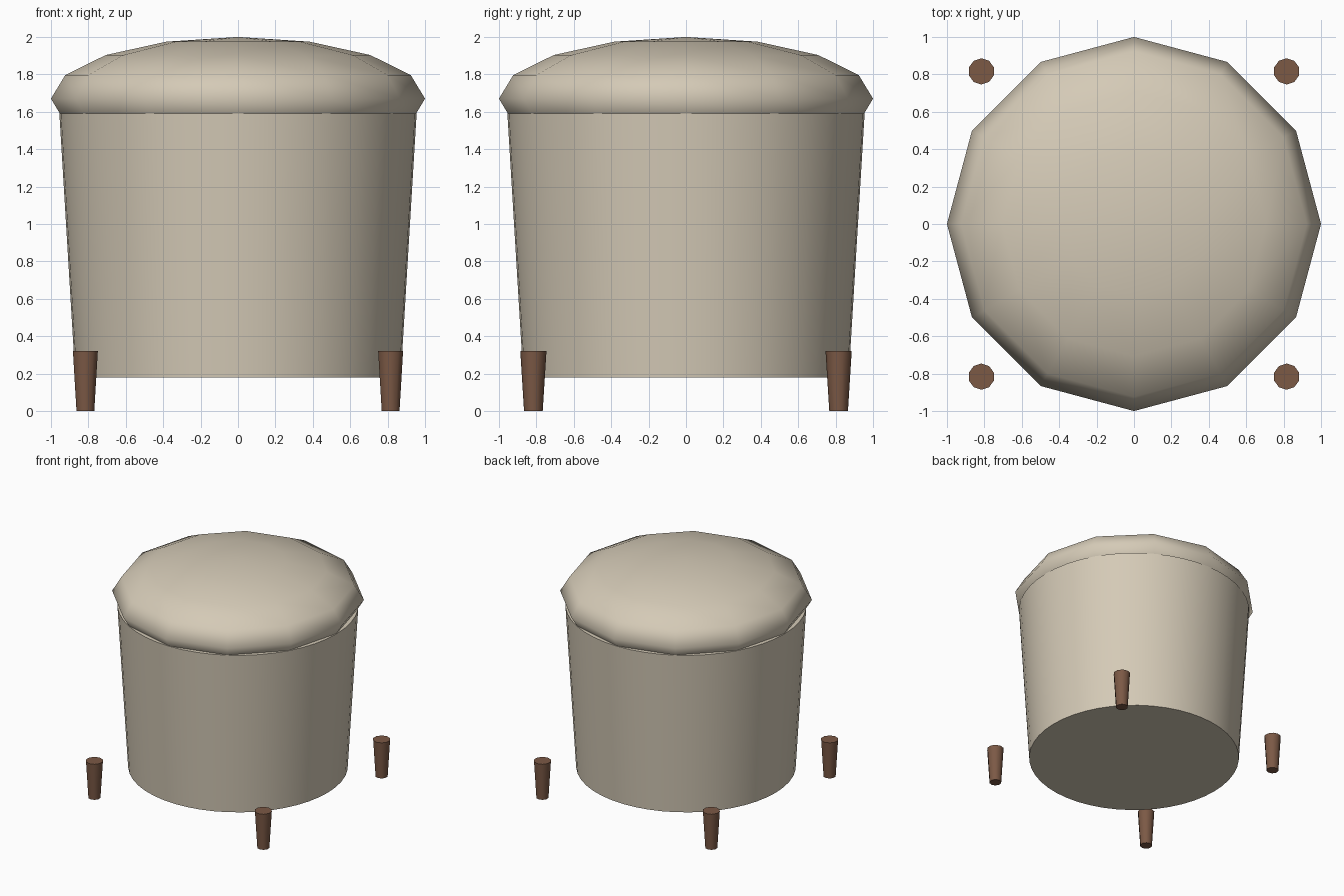
import bpy, math

if "Cube" in bpy.data.objects:
    bpy.data.objects.remove(bpy.data.objects["Cube"])

def material(name, rgb):
    m = bpy.data.materials.new(name)
    m.diffuse_color = (*rgb, 1)
    m.use_nodes = True
    m.node_tree.nodes["Principled BSDF"].inputs["Base Color"].default_value = m.diffuse_color
    return m

fabric = material("fabric", (0.66, 0.59, 0.47))
wood = material("wood", (0.20, 0.10, 0.06))

def finish(name, mat, angle):
    ob = bpy.context.object
    ob.name = name
    ob.data.materials.append(mat)
    bpy.ops.object.shade_smooth_by_angle(angle=math.radians(angle))
    return ob

def tapered(name, sides, r_low, r_high, z0, z1, mat, x=0, y=0):
    bpy.ops.mesh.primitive_cone_add(vertices=sides, radius1=r_low, radius2=r_high,
                                    depth=z1 - z0, location=(x, y, (z0 + z1) / 2))
    return finish(name, mat, 40)

# Round upholstered base, slightly wider at the top
tapered("base", 48, 0.87, 0.955, 0.18, 1.59, fabric)

# Domed twelve-sided cushion, its lower half sunk in the base
bpy.ops.mesh.primitive_uv_sphere_add(segments=12, ring_count=8, radius=1, location=(0, 0, 1.67))
bpy.context.object.scale = (1, 1, 0.33)
bpy.ops.object.transform_apply(location=False, rotation=False, scale=True)
finish("cushion", fabric, 80)

# Four tapered legs standing at the corners
for sy, end in ((-1, "front"), (1, "back")):
    for sx, side in ((-1, "left"), (1, "right")):
        tapered(f"{end}_{side}_leg", 10, 0.05, 0.07, 0, 0.32, wood, sx * 0.816, sy * 0.816)
